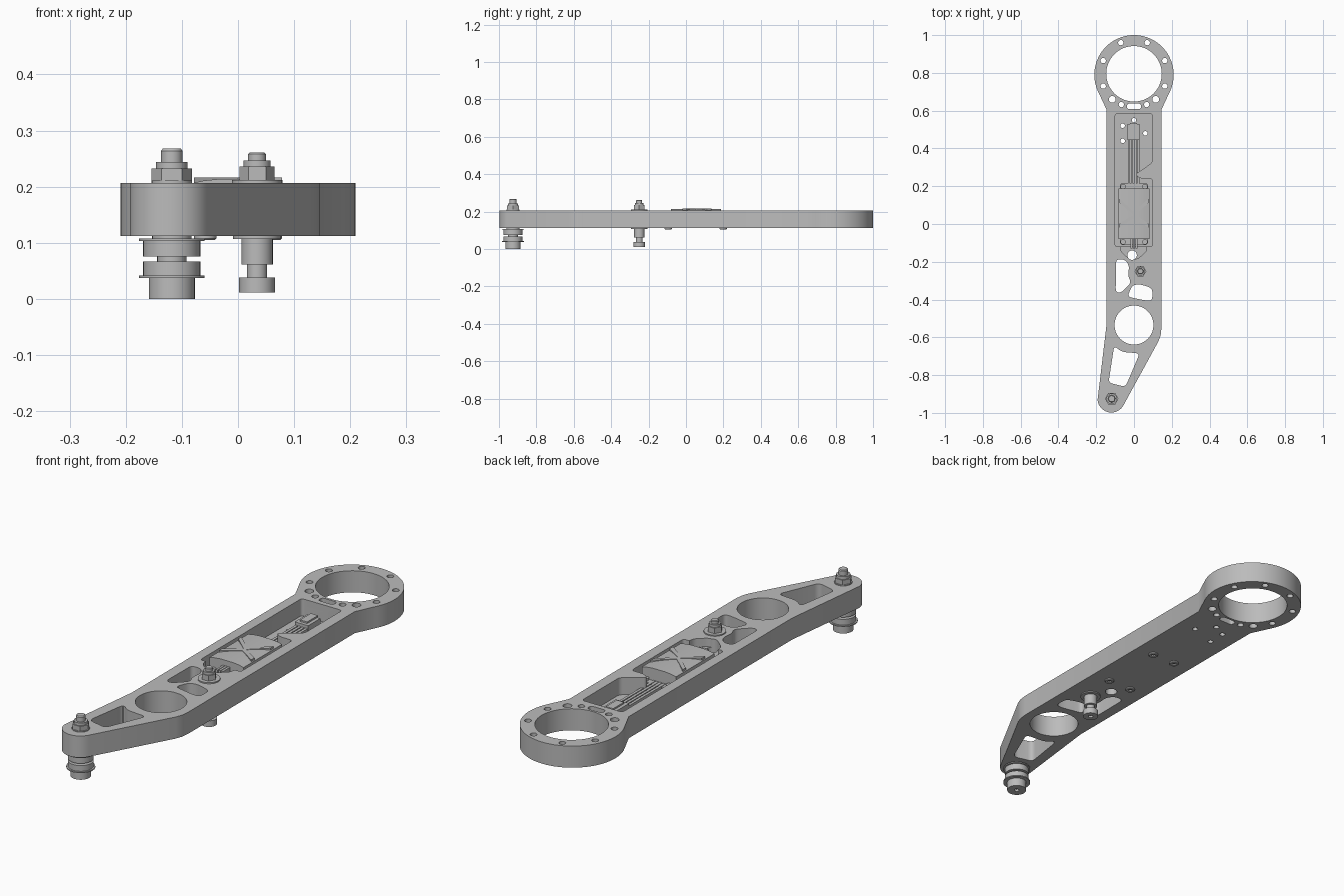
import bpy, bmesh
from math import sin, cos, pi, radians
from mathutils import Vector

cube = bpy.data.objects.get("Cube")
if cube:
    bpy.data.objects.remove(cube, do_unlink=True)

grey = bpy.data.materials.new("machined grey")
grey.use_nodes = True
grey.diffuse_color = (0.5, 0.5, 0.5, 1)
grey.node_tree.nodes["Principled BSDF"].inputs["Base Color"].default_value = (0.5, 0.5, 0.5, 1)

BOTTOM, FLOOR, TOP = 0.112, 0.132, 0.207


def finish(name, bm, smooth=True):
    bmesh.ops.recalc_face_normals(bm, faces=bm.faces)
    mesh = bpy.data.meshes.new(name)
    bm.to_mesh(mesh)
    bm.free()
    mesh.materials.append(grey)
    ob = bpy.data.objects.new(name, mesh)
    bpy.context.collection.objects.link(ob)
    if smooth:
        bpy.ops.object.select_all(action='DESELECT')
        ob.select_set(True)
        bpy.context.view_layer.objects.active = ob
        bpy.ops.object.shade_smooth_by_angle(angle=radians(30))
    return ob


def prism(name, pts, z0, z1, smooth=True):
    bm = bmesh.new()
    face = bm.faces.new([bm.verts.new((x, y, z0)) for x, y in pts])
    ext = bmesh.ops.extrude_face_region(bm, geom=[face])
    verts = [v for v in ext["geom"] if isinstance(v, bmesh.types.BMVert)]
    bmesh.ops.translate(bm, verts=verts, vec=(0, 0, z1 - z0))
    return finish(name, bm, smooth)


def arc(cx, cy, r, a0=0, a1=360, n=40):
    steps = n if a1 - a0 == 360 else n + 1
    angles = [radians(a0 + (a1 - a0) * i / n) for i in range(steps)]
    return [(cx + r * cos(a), cy + r * sin(a)) for a in angles]


def rounded(pts, r, n=5):
    """Polygon with every corner softened by a short curve."""
    out = []
    for i, p in enumerate(pts):
        p, a, b = Vector(p), Vector(pts[i - 1]), Vector(pts[(i + 1) % len(pts)])
        s = p + (a - p).normalized() * min(r, (a - p).length * 0.45)
        e = p + (b - p).normalized() * min(r, (b - p).length * 0.45)
        for k in range(n + 1):
            t = k / n
            out.append(tuple(s * (1 - t) ** 2 + p * 2 * t * (1 - t) + e * t * t))
    return out


def rect(x0, x1, y0, y1):
    return [(x0, y0), (x1, y0), (x1, y1), (x0, y1)]


def lathe(name, x, y, profile, n=32):
    """Turned part: profile is a list of (radius, height)."""
    bm = bmesh.new()
    rings = []
    for r, z in profile:
        rings.append([bm.verts.new((x + r * cos(2 * pi * i / n), y + r * sin(2 * pi * i / n), z))
                      for i in range(n)])
    for a, b in zip(rings, rings[1:]):
        for i in range(n):
            j = (i + 1) % n
            bm.faces.new((a[i], a[j], b[j], b[i]))
    bm.faces.new(rings[0])
    bm.faces.new(rings[-1])
    return finish(name, bm)


def steps(*parts):
    """Stepped profile from (radius, bottom, top) parts."""
    return [q for r, a, b in parts for q in ((r, a), (r, b))]


# Arm body outline: ring head, straight shank, tapered tail
outline = arc(0, 0.79, 0.21, -27, 207, 48) + [(-0.145, 0.605), (-0.145, -0.53)]
outline += arc(-0.12, -0.925, 0.073, 185, 332, 20)
outline += [(0.13, -0.62), (0.141, -0.59), (0.145, -0.555), (0.145, 0.605)]
arm = prism("arm_body", outline, BOTTOM, TOP, False)

# Through openings
cuts = [arc(0, 0.795, 0.147, n=64), arc(0, -0.535, 0.103, n=56),
        arc(-0.01, -0.165, 0.025, n=24),
        rounded(rect(-0.037, 0.037, 0.608, 0.638), 0.015)]
for s in (-1, 1):
    for x, y, r in ((0.07, 0.96, 0.014), (0.163, 0.865, 0.014), (0.163, 0.73, 0.014),
                    (0.115, 0.66, 0.018), (0.067, 0.632, 0.014)):
        cuts.append(arc(s * x, y, r, n=20))
for x, y in ((-0.06, 0.52), (-0.06, 0.44), (0.06, 0.48), (0, 0.55)):
    cuts.append(arc(x, y, 0.012, n=16))
cuts.append(rounded([(-0.095, -0.187), (-0.05, -0.187), (-0.025, -0.22), (-0.032, -0.275),
                     (-0.015, -0.31), (-0.07, -0.365), (-0.097, -0.36)], 0.022))
cuts.append(rounded([(-0.035, -0.385), (-0.01, -0.325), (0.03, -0.318), (0.097, -0.34),
                     (0.097, -0.405), (0.06, -0.405)], 0.022))
cuts.append(rounded([(-0.105, -0.645), (-0.065, -0.677), (0.03, -0.685), (-0.045, -0.862),
                     (-0.135, -0.84)], 0.022))
cutters = [prism("cutter", c, 0, 0.3, False) for c in cuts]

# Electronics pocket with a small web, and a shallow recess at its lower end
pocket = [(-0.1, -0.12), (0.097, -0.12), (0.097, 0.24), (0.035, 0.24), (0.005, 0.262),
          (0.097, 0.325), (0.097, 0.585), (-0.1, 0.585)]
cutters.append(prism("cutter", rounded(pocket, 0.015), FLOOR, 0.3, False))
cutters.append(prism("cutter", rounded([(-0.075, -0.1), (-0.07, -0.145), (-0.025, -0.185),
                                        (0.02, -0.185), (0.065, -0.145), (0.07, -0.1)], 0.015),
                     0.17, 0.3, False))

bpy.context.view_layer.objects.active = arm
for c in cutters:
    c.hide_render = True
    mod = arm.modifiers.new("cut", 'BOOLEAN')
    mod.operation, mod.solver, mod.object = 'DIFFERENCE', 'EXACT', c
    bpy.ops.object.modifier_apply(modifier=mod.name)
    bpy.data.objects.remove(c, do_unlink=True)
bpy.ops.object.select_all(action='DESELECT')
arm.select_set(True)
bpy.ops.object.shade_smooth_by_angle(angle=radians(30))

# Controller housing with a crowned lid
bm = bmesh.new()
section = [(-0.083, FLOOR), (-0.083, 0.206), (-0.06, 0.211), (-0.03, 0.214), (0.03, 0.214),
           (0.06, 0.211), (0.083, 0.206), (0.083, FLOOR)]
face = bm.faces.new([bm.verts.new((x, -0.08, z)) for x, z in section])
ext = bmesh.ops.extrude_face_region(bm, geom=[face])
bmesh.ops.translate(bm, verts=[v for v in ext["geom"] if isinstance(v, bmesh.types.BMVert)],
                    vec=(0, 0.268, 0))
finish("controller_housing", bm)

# Raised chevrons on the lid
for name, tip, end in (("upper_chevron", 0.065, 0.135), ("lower_chevron", 0.03, -0.02)):
    w = 0.022 if end > tip else -0.022
    prism(name, [(-0.078, end), (0, tip), (0.078, end), (0.078, end - w), (0, tip - w),
                 (-0.078, end - w)], 0.207, 0.216, False)

# Mounting flanges and their screws
prism("lower_flange", rounded(rect(-0.075, 0.075, -0.112, -0.07), 0.02), FLOOR, 0.16)
prism("upper_flange", rounded(rect(-0.075, 0.075, 0.18, 0.215), 0.015), FLOOR, 0.16)
for x in (-0.058, 0.058):
    for y in (-0.095, 0.198):
        lathe("flange_screw", x, y, steps((0.014, 0.16, 0.17)), 16)
        lathe("underside_screw", x, y, [(0.008, 0.112), (0.008, 0.106), (0.017, 0.105),
                                        (0.02, 0.108), (0.02, 0.114)], 20)

# Wires, wire plug and lower terminal
for i in range(4):
    x = -0.026 + i * 0.016
    prism("wire", rect(x - 0.006, x + 0.006, 0.18, 0.46), 0.15, 0.162, False)
prism("wire_plug", rect(-0.035, 0.03, 0.445, 0.53), FLOOR, 0.175, False)
prism("plug_latch", rect(-0.02, 0.015, 0.46, 0.535), 0.175, 0.182, False)
for x in (-0.013, 0, 0.013):
    prism("terminal_wire", rect(x - 0.005, x + 0.005, -0.13, -0.075), 0.172, 0.19, False)

# Tail roller post with nut on top
tx, ty = -0.118, -0.925
lathe("tail_roller", tx, ty, [(0.01, 0.01), (0.01, 0)] + steps(
    (0.041, 0, 0.037), (0.058, 0.037, 0.042), (0.051, 0.042, 0.067), (0.026, 0.067, 0.076),
    (0.051, 0.076, 0.103), (0.058, 0.103, 0.108), (0.035, 0.108, 0.113)))
lathe("tail_washer", tx, ty, steps((0.036, TOP - 0.002, 0.211)))
lathe("tail_nut", tx, ty, steps((0.036, 0.211, 0.232)), 6)
lathe("tail_collar", tx, ty, steps((0.028, 0.23, 0.244)))
lathe("tail_stud", tx, ty, [(0.019, 0.24), (0.019, 0.264), (0.016, 0.268)])

# Middle guide post with nut on top
mx, my = 0.034, -0.25
lathe("middle_post", mx, my, [(0.01, 0.02), (0.01, 0.011)] + steps(
    (0.032, 0.011, 0.038), (0.018, 0.038, 0.061), (0.028, 0.061, 0.107), (0.043, 0.107, 0.113)))
lathe("middle_washer", mx, my, steps((0.045, TOP - 0.002, 0.212)))
lathe("middle_nut", mx, my, steps((0.031, 0.212, 0.236)), 6)
lathe("middle_collar", mx, my, steps((0.024, 0.235, 0.247)))
lathe("middle_stud", mx, my, [(0.016, 0.24), (0.016, 0.258), (0.013, 0.261)])
